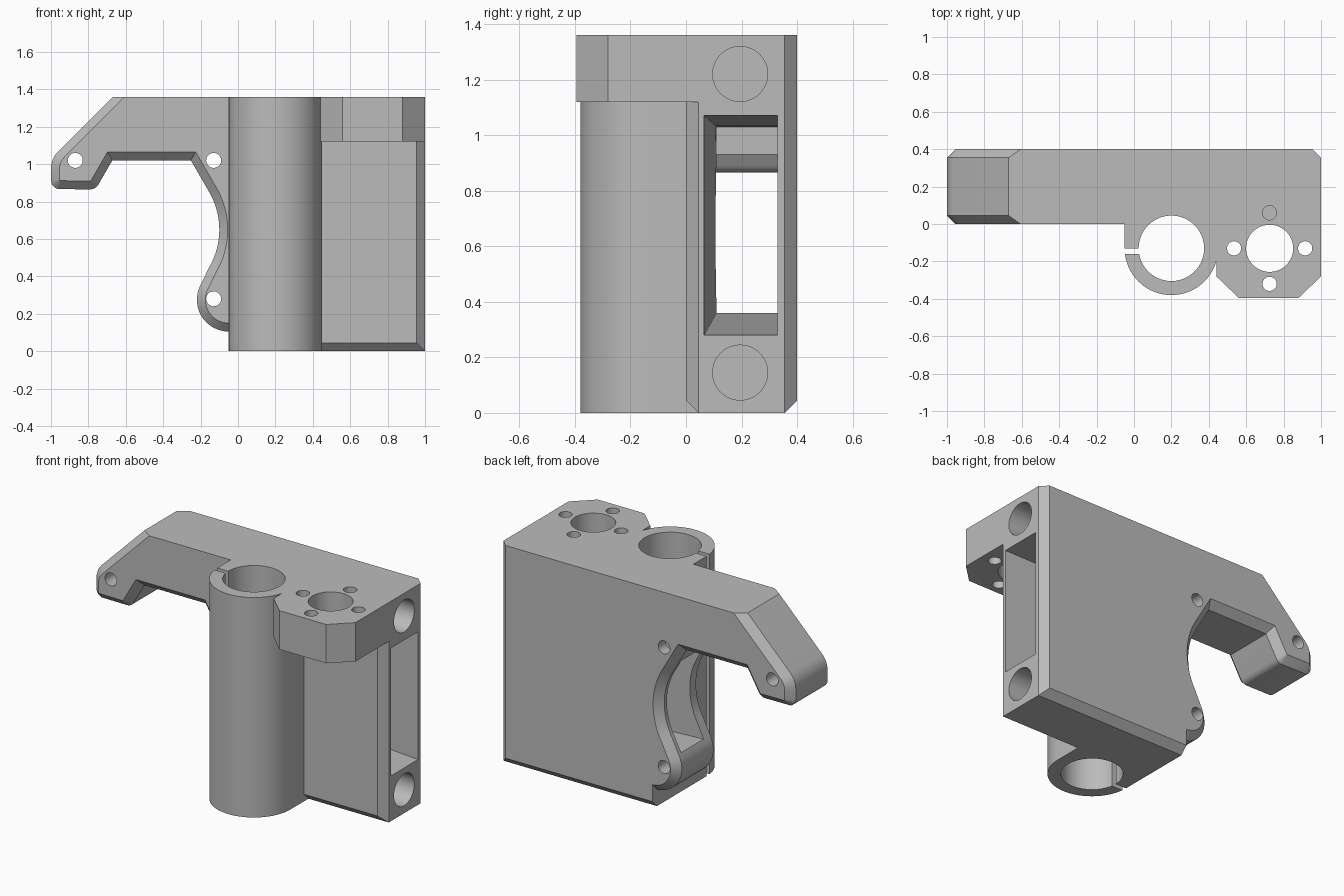
import bpy, bmesh, math
from mathutils import Vector, Matrix

cube = bpy.data.objects.get("Cube")
if cube:
    bpy.data.objects.remove(cube, do_unlink=True)

grey = bpy.data.materials.new("plain_grey")
grey.use_nodes = True
COLOR = (0.5, 0.5, 0.5, 1)
grey.diffuse_color = COLOR
grey.node_tree.nodes["Principled BSDF"].inputs["Base Color"].default_value = COLOR

TOP = 1.36
BEVEL = 0.045


def loft(name, rings):
    """Closed solid through rings of equal point count."""
    bm = bmesh.new()
    loops = [[bm.verts.new(p) for p in ring] for ring in rings]
    n = len(loops[0])
    for a, b in zip(loops, loops[1:]):
        for i in range(n):
            j = (i + 1) % n
            bm.faces.new((a[i], a[j], b[j], b[i]))
    bm.faces.new(loops[0][::-1])
    bm.faces.new(loops[-1])
    bmesh.ops.recalc_face_normals(bm, faces=bm.faces)
    mesh = bpy.data.meshes.new(name)
    bm.to_mesh(mesh)
    bm.free()
    mesh.materials.append(grey)
    obj = bpy.data.objects.new(name, mesh)
    bpy.context.collection.objects.link(obj)
    return obj


def prism(name, outline, z0, z1):
    return loft(name, [[(x, y, z) for x, y in outline] for z in (z0, z1)])


def box(name, x0, x1, y0, y1, z0, z1):
    return prism(name, [(x0, y0), (x1, y0), (x1, y1), (x0, y1)], z0, z1)


def rod(name, axis, u, v, r, start, end, sides=48):
    """Cylinder along x, y or z; u and v are the other two coordinates in order."""
    def ring(t):
        pts = []
        for i in range(sides):
            a = math.tau * i / sides
            p = [u + r * math.cos(a), v + r * math.sin(a)]
            p.insert("xyz".index(axis), t)
            pts.append(p)
        return pts
    return loft(name, [ring(start), ring(end)])


def combine(target, tool, operation):
    mod = target.modifiers.new(operation.lower(), 'BOOLEAN')
    mod.operation = operation
    mod.solver = 'EXACT'
    mod.object = tool
    bpy.context.view_layer.objects.active = target
    bpy.ops.object.modifier_apply(modifier=mod.name)
    bpy.data.objects.remove(tool, do_unlink=True)


def arc(cx, cz, r, a0, a1, n):
    angles = [math.radians(a0 + (a1 - a0) * i / n) for i in range(n + 1)]
    return [(cx + r * math.cos(a), cz + r * math.sin(a)) for a in angles]


def inset(points, amount):
    """Move edges inward, keeping the top edge and short lower left edge."""
    pts = [Vector(p) for p in points]
    lines = []
    for i, p in enumerate(pts):
        q = pts[(i + 1) % len(pts)]
        d = (q - p).normalized()
        normal = Vector((d.y, -d.x))
        flat_top = p.y > TOP - 0.001 and q.y > TOP - 0.001
        lower_left = abs(p.x - q.x) < 0.001 and p.x < 0 and q.y < 0.2
        keep = flat_top or lower_left
        lines.append((normal, normal.dot(p) + (0 if keep else amount)))
    out = []
    for i in range(len(pts)):
        (n1, c1), (n2, c2) = lines[i - 1], lines[i]
        out.append(Matrix((n1, n2)).inverted() @ Vector((c1, c2)))
    return out


# Plate with hooked arm and round cutout, bevelled front and back
outline = [(-0.67, TOP), (1, TOP), (1, 0), (-0.05, 0)]
outline += arc(-0.05, 0.275, 0.17, 270, 150, 14)
outline += arc(-0.5, 0.65, 0.4, -30, 30, 20)
outline += [(-0.252, 1.02), (-0.672, 1.02)]
outline += arc(-0.79, 0.915, 0.05, 330, 270, 5)
outline += arc(-0.95, 0.915, 0.05, 270, 180, 6)[1:]
outline += arc(-0.87, 0.976, 0.13, 180, 135, 5)
inner = inset(outline, BEVEL)
levels = [(inner, 0), (outline, BEVEL), (outline, 0.4 - BEVEL), (inner, 0.4)]
bracket = loft("carriage_bracket", [[(p[0], y, p[1]) for p in pts] for pts, y in levels])

# Bearing sleeve with its square back
combine(bracket, box("sleeve_back", -0.05, 0.45, -0.13, 0.1, 0, TOP), 'UNION')
combine(bracket, rod("sleeve", "z", 0.2, -0.13, 0.25, 0, TOP, 96), 'UNION')

# Nut block at the upper front
block = [(0.44, 0.1), (0.44, -0.28), (0.56, -0.395), (0.88, -0.395), (1, -0.28), (1, 0.1)]
combine(bracket, prism("nut_block", block, 1.12, TOP), 'UNION')

# Sleeve bore and clamp slit
combine(bracket, rod("bore", "z", 0.2, -0.13, 0.175, -0.1, 1.5, 96), 'DIFFERENCE')
combine(bracket, box("slit", -0.1, 0.1, -0.16, -0.13, -0.1, 1.5), 'DIFFERENCE')

# Nut hole with four screw holes
combine(bracket, rod("nut_hole", "z", 0.725, -0.13, 0.126, 1.1, 1.5, 64), 'DIFFERENCE')
for dx, dy in ((1, 0), (-1, 0), (0, 1), (0, -1)):
    hole = rod("screw_hole", "z", 0.725 + 0.19 * dx, -0.13 + 0.19 * dy, 0.038, 1.1, 1.5, 32)
    combine(bracket, hole, 'DIFFERENCE')

# Motor screw holes through the plate
for x, z in ((-0.87, 1.02), (-0.13, 1.02), (-0.13, 0.28)):
    combine(bracket, rod("motor_hole", "y", x, z, 0.04, -0.1, 0.5, 32), 'DIFFERENCE')

# Blind sockets for the guide rods
for z in (0.145, 1.22):
    combine(bracket, rod("rod_socket", "x", 0.195, z, 0.099, 0, 1.1), 'DIFFERENCE')


# Tapered belt tunnel from the side to the round cutout
def tunnel_ring(x, y0, z0, z1):
    return [(x, y0, z0), (x, 0.33, z0), (x, 0.33, z1), (x, y0, z1)]


tunnel = loft("belt_tunnel", [tunnel_ring(-0.2, 0.11, 0.36, 1.03),
                              tunnel_ring(1.0, 0.065, 0.28, 1.07),
                              tunnel_ring(1.1, 0.065, 0.28, 1.07)])
combine(bracket, tunnel, 'DIFFERENCE')

# Smooth round walls, keep edges sharp
bpy.ops.object.select_all(action='DESELECT')
bracket.select_set(True)
bpy.context.view_layer.objects.active = bracket
bpy.ops.object.shade_smooth_by_angle(angle=math.radians(25))
